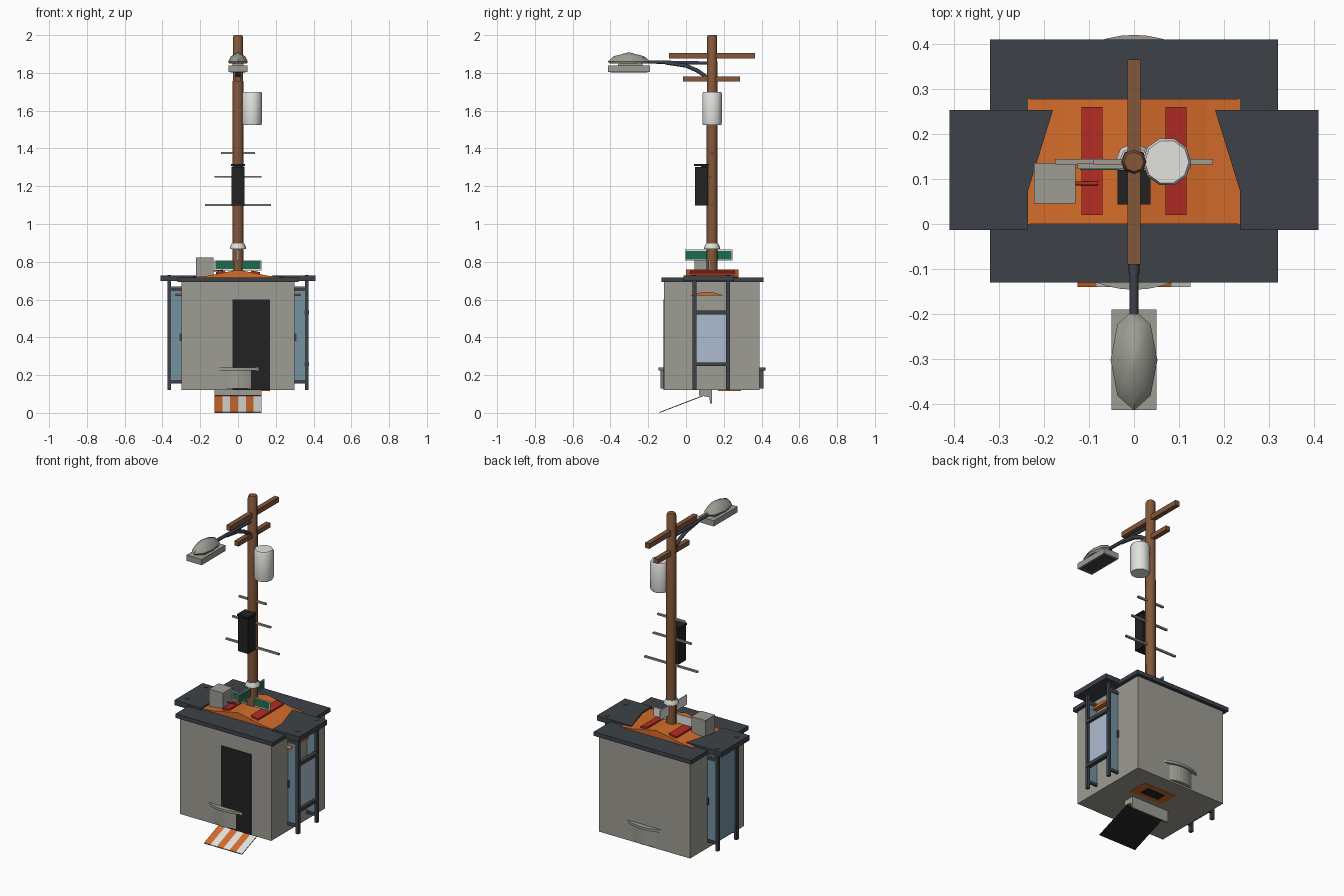
import bpy, bmesh, math
from mathutils import Vector

if "Cube" in bpy.data.objects:
    bpy.data.objects.remove(bpy.data.objects["Cube"], do_unlink=True)


def material(name, r, g, b):
    m = bpy.data.materials.new(name)
    m.use_nodes = True
    col = [((c / 255 + 0.055) / 1.055) ** 2.4 for c in (r, g, b)] + [1]
    m.diffuse_color = col
    m.node_tree.nodes["Principled BSDF"].inputs["Base Color"].default_value = col
    return m


GREY = material("concrete grey", 157, 156, 147)
SLATE = material("dark slate", 61, 66, 73)
ORANGE = material("orange", 212, 108, 42)
RED = material("red", 180, 44, 36)
GREEN = material("sign green", 30, 108, 78)
WOOD = material("wood brown", 133, 87, 58)
WHITE = material("white", 226, 226, 223)
BLACK = material("black", 34, 34, 35)
TEAL = material("teal glass", 116, 146, 160)
PALE = material("pale glass", 174, 188, 208)


def finish(name, bm, mat, smooth=None):
    bmesh.ops.recalc_face_normals(bm, faces=bm.faces)
    mesh = bpy.data.meshes.new(name)
    bm.to_mesh(mesh)
    bm.free()
    mesh.materials.append(mat)
    if smooth:
        mesh.polygons.foreach_set("use_smooth", [True] * len(mesh.polygons))
        mesh.set_sharp_from_angle(angle=math.radians(smooth))
    ob = bpy.data.objects.new(name, mesh)
    bpy.context.scene.collection.objects.link(ob)
    return ob


def prism(name, pts, axis, lo, hi, mat, smooth=None):
    """Extrude a 2D outline along an axis from lo to hi."""
    bm = bmesh.new()

    def place(p, d):
        return {"x": (d, p[0], p[1]), "y": (p[0], d, p[1]), "z": (p[0], p[1], d)}[axis]
    rings = [[bm.verts.new(place(p, d)) for p in pts] for d in (lo, hi)]
    for ring in rings:
        bm.faces.new(ring)
    for i in range(len(pts)):
        j = (i + 1) % len(pts)
        bm.faces.new((rings[0][i], rings[0][j], rings[1][j], rings[1][i]))
    return finish(name, bm, mat, smooth)


def box(name, x, y, z, mat):
    return prism(name, [(x[0], y[0]), (x[1], y[0]), (x[1], y[1]), (x[0], y[1])], "z", z[0], z[1], mat)


def lathe(name, centre, rings, mat, sides=8, scale=(1, 1), smooth=50):
    """Stack rings of (radius, height) around a vertical axis."""
    bm = bmesh.new()
    loops = []
    for r, z in rings:
        loops.append([bm.verts.new((centre[0] + r * scale[0] * math.cos(a),
                                    centre[1] + r * scale[1] * math.sin(a), z))
                      for a in [math.tau * i / sides for i in range(sides)]])
    for a, b in zip(loops, loops[1:]):
        for i in range(sides):
            j = (i + 1) % sides
            bm.faces.new((a[i], a[j], b[j], b[i]))
    bm.faces.new(loops[0])
    bm.faces.new(loops[-1])
    return finish(name, bm, mat, smooth)


def bar(name, path, radius, mat):
    cu = bpy.data.curves.new(name, "CURVE")
    cu.dimensions = "3D"
    cu.bevel_depth = radius
    cu.bevel_resolution = 1
    cu.use_fill_caps = True
    sp = cu.splines.new("POLY")
    sp.points.add(len(path) - 1)
    for p, co in zip(sp.points, path):
        p.co = (*co, 1)
    cu.materials.append(mat)
    ob = bpy.data.objects.new(name, cu)
    bpy.context.scene.collection.objects.link(ob)


def span(s, a, b):
    return tuple(sorted((s * a, s * b)))


# Kiosk body, door and floor hatch
box("body", (-.30, .30), (-.116, .39), (.12, .70), GREY)
box("door", (-.03, .17), (-.119, -.112), (.121, .60), BLACK)
box("floor_hatch_frame", (-.05, .17), (.17, .29), (.117, .122), ORANGE)
box("floor_hatch", (.0, .12), (.20, .26), (.115, .122), BLACK)

# Curved ledges on front and back walls
for side, wall, s in (("front", -.114, -1), ("back", .388, 1)):
    def arc(w, d):
        return [(w * t / 4, wall + s * d * (1 - (t / 4) ** 2)) for t in range(-4, 5)]
    prism(side + "_ledge", arc(.12, .032), "z", .225, .24, GREY)
    prism(side + "_ledge_base", arc(.08, .022), "z", .13, .225, GREY)

# Roof slab, gabled cover and red strips
box("roof_slab", (-.32, .32), (-.13, .41), (.692, .716), SLATE)
prism("roof_cover", [(-.235, .71), (.235, .71), (.235, .719), (.16, .726), (0, .758),
                     (-.16, .726), (-.235, .719)], "y", .0, .278, ORANGE)
for s in (-1, 1):
    prism("red_strip", [(s * .07, .74), (s * .117, .731), (s * .117, .745), (s * .07, .754)],
          "y", .02, .26, RED)
box("roof_unit", (-.222, -.13), (.045, .135), (.715, .822), GREY)
bar("unit_cable", [(-.14, .09, .75), (-.08, .09, .755)], .004, RED)

# Side bays: roof wings, posts, glass, rails and small awnings
for s in (-1, 1):
    side = "left_" if s > 0 else "right_"
    prism(side + "roof_wing", [(s * .41, -.013), (s * .235, -.013), (s * .235, .075),
                               (s * .18, .253), (s * .41, .253)], "z", .699, .728, SLATE)
    for y in (.045, .222):
        box(side + "post", span(s, .355, .372), (y - .01, y + .01), (.12, .73), SLATE)
        box(side + "side_glass", span(s, .29, .358), (y - .003, y + .003), (.17, .67), TEAL)
        for z in (.165, .655):
            box(side + "rail", span(s, .29, .36), (y - .006, y + .006), (z - .009, z + .009), SLATE)
        box(side + "handle", span(s, .30, .31), (y - .01, y + .01), (.38, .42), SLATE)
    prism(side + "awning", [(.02, .622), (.20, .622), (.15, .636), (.11, .641), (.07, .636)],
          "x", *span(s, .295, .33), ORANGE)

box("left_window", (.354, .36), (.05, .22), (.26, .53), PALE)
for z in (.258, .532):
    box("left_window_bar", (.352, .376), (.04, .226), (z - .01, z + .01), SLATE)
box("right_window", (-.36, -.354), (.05, .22), (.17, .67), TEAL)

# Striped flap and its hinge bracket under the body
for i in range(6):
    x = -.125 + i * .25 / 6
    prism("flap_stripe", [(-.14, .002), (.11, .098), (.11, .101), (-.14, .005)], "x",
          x, x + .25 / 6, WHITE if i % 2 else ORANGE)
prism("flap_underside", [(-.14, 0), (.11, .096), (.11, .098), (-.14, .002)], "x", -.125, .125, BLACK)
prism("flap_bracket", [(.07, .121), (.137, .121), (.137, .05), (.128, .05), (.123, .083), (.07, .093)],
      "x", -.125, .125, GREY)

# Pole with collar, crossarms and rungs
PY = .138
lathe("pole", (0, PY), [(.03, .71), (.029, 1.4), (.027, 1.99), (.022, 2.0)], WOOD)
lathe("pole_collar", (0, PY), [(.042, .868), (.042, .878), (.033, .896)], WHITE)
box("upper_crossarm", (-.014, .014), (-.09, .365), (1.875, 1.905), WOOD)
box("lower_crossarm", (-.014, .014), (-.015, .285), (1.755, 1.782), WOOD)
for z, w, y in ((1.375, .09, .138), (1.25, .125, .128), (1.10, .175, .138)):
    box("rung", (-w, w), (y - .006, y + .006), (z - .005, z + .005), GREY)

# Crossed street signs, green on the outward faces
box("front_sign_plate", (-.125, .125), (.122, .128), (.755, .808), WHITE)
box("front_sign_face", (-.12, .12), (.120, .123), (.762, .803), GREEN)
box("side_sign_plate", (-.004, .002), (-.005, .245), (.807, .864), WHITE)
box("side_sign_face", (.001, .004), (.0, .24), (.813, .858), GREEN)

# Transformer drum and meter box
lathe("transformer", (.073, PY), [(.051, 1.525), (.054, 1.535), (.054, 1.69), (.049, 1.70)], WHITE, 10)
box("meter_box", (-.034, .034), (.047, .117), (1.098, 1.303), BLACK)
box("meter_box_cap", (-.037, .037), (.043, .12), (1.308, 1.318), BLACK)
box("meter_box_mount", (-.02, .02), (.08, .115), (1.30, 1.31), BLACK)

# Street lamp with arm and curved brace
bar("lamp_arm", [(0, .12, 1.852), (0, -.21, 1.858)], .010, SLATE)
bar("lamp_brace", [(0, .125, 1.755), (0, .10, 1.785), (0, .06, 1.812), (0, .0, 1.838), (0, -.11, 1.855)],
    .012, SLATE)
box("lamp_tray", (-.05, .05), (-.413, -.19), (1.806, 1.84), GREY)
box("lamp_lens", (-.04, .04), (-.4, -.203), (1.803, 1.807), SLATE)
box("lamp_neck", (-.03, .03), (-.36, -.23), (1.84, 1.855), GREY)
lathe("lamp_hood", (0, -.302), [(.92, 1.85), (1, 1.86), (.72, 1.888), (.08, 1.907)], GREY, 8,
      (.052, .112), 35)
